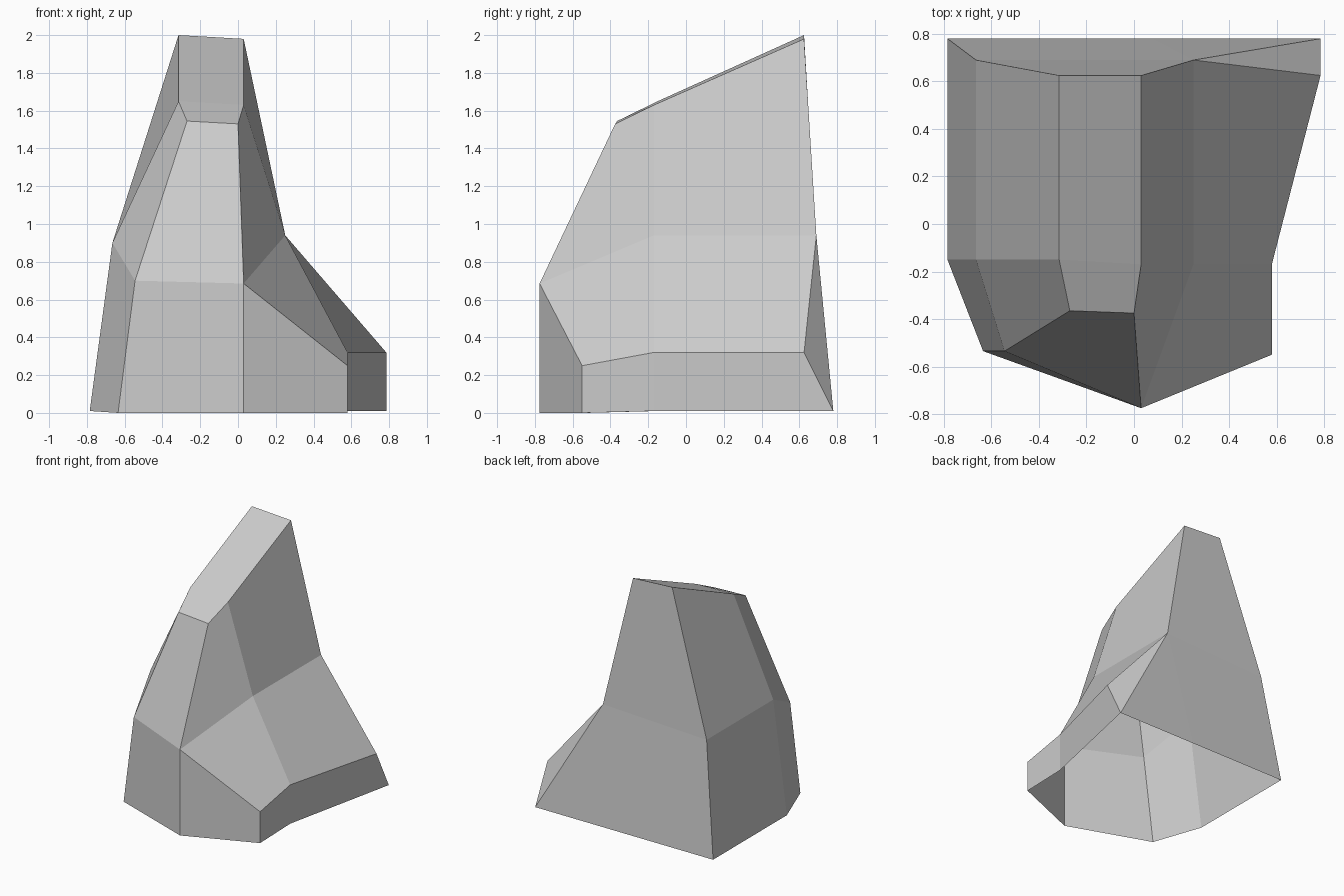
import bpy
import bmesh

# Remove the default cube if present
default_cube = bpy.data.objects.get("Cube")
if default_cube:
    bpy.data.objects.remove(default_cube, do_unlink=True)


def make_material(name, value):
    mat = bpy.data.materials.new(name)
    mat.use_nodes = True
    colour = (value, value, value, 1.0)
    mat.diffuse_color = colour
    shader = next(n for n in mat.node_tree.nodes if n.type == "BSDF_PRINCIPLED")
    shader.inputs["Base Color"].default_value = colour
    shader.inputs["Roughness"].default_value = 1.0
    return mat


# Corner ridges of the boulder, each a profile running from the ground upwards
ridge_profiles = {
    "back_right": [(-.785, .78, .01), (-.665, .69, .90), (-.315, .625, 2)],
    "side_right": [(-.785, -.15, .01), (-.665, -.15, .90), (-.315, -.15, 1.65)],
    "front_right": [(-.635, -.535, 0), (-.545, -.535, .70), (-.27, -.365, 1.545)],
    "front": [(.03, -.775, 0), (.03, -.775, .685), (0, -.375, 1.53)],
    "foot_front": [(.58, -.55, 0), (.58, -.55, .25)],
    "side_left": [(.58, -.17, .01), (.58, -.17, .32), (.25, -.17, .94), (.03, -.17, 1.63)],
    "back_left": [(.785, .78, .01), (.785, .625, .32), (.25, .69, .94), (.03, .625, 1.98)],
    "back_middle": [(.08, .78, .01)],
}

bm = bmesh.new()
ridge = {name: [bm.verts.new(p) for p in points]
         for name, points in ridge_profiles.items()}


def bridge(first, second):
    """Join two neighbouring ridges with one facet per segment."""
    for low, high in zip(range(len(first)), range(1, min(len(first), len(second)))):
        bm.faces.new((first[low], second[low], second[high], first[high]))


# Facets that wrap around the boulder and its spreading foot
around = ["back_right", "side_right", "front_right", "front",
          "foot_front", "side_left", "back_left"]
for name, neighbour in zip(around, around[1:]):
    bridge(ridge[name], ridge[neighbour])

right_back, right_side, right_front, front, foot, left_side, left_back = (
    ridge[name] for name in around)
middle = ridge["back_middle"][0]

# Shoulder facets between the front ridge and the left side
bm.faces.new((front[1], foot[1], left_side[1], left_side[2]))
bm.faces.new((front[1], left_side[2], left_side[3], front[2]))

# Sloping crown
bm.faces.new((right_front[2], front[2], left_side[3], right_side[2]))
bm.faces.new((right_side[2], left_side[3], left_back[3], right_back[2]))

# Back wall
bm.faces.new((middle, right_back[0], right_back[1], left_back[2]))
bm.faces.new((right_back[1], right_back[2], left_back[3], left_back[2]))
bm.faces.new((left_back[0], middle, left_back[2]))
bm.faces.new((left_back[0], left_back[2], left_back[1]))

# Finish the open-bottomed, flat-shaded shell
bmesh.ops.recalc_face_normals(bm, faces=bm.faces)
mesh = bpy.data.meshes.new("boulder")
bm.to_mesh(mesh)
bm.free()
mesh.materials.append(make_material("stone_grey", .6))
boulder = bpy.data.objects.new("boulder", mesh)
bpy.context.collection.objects.link(boulder)
